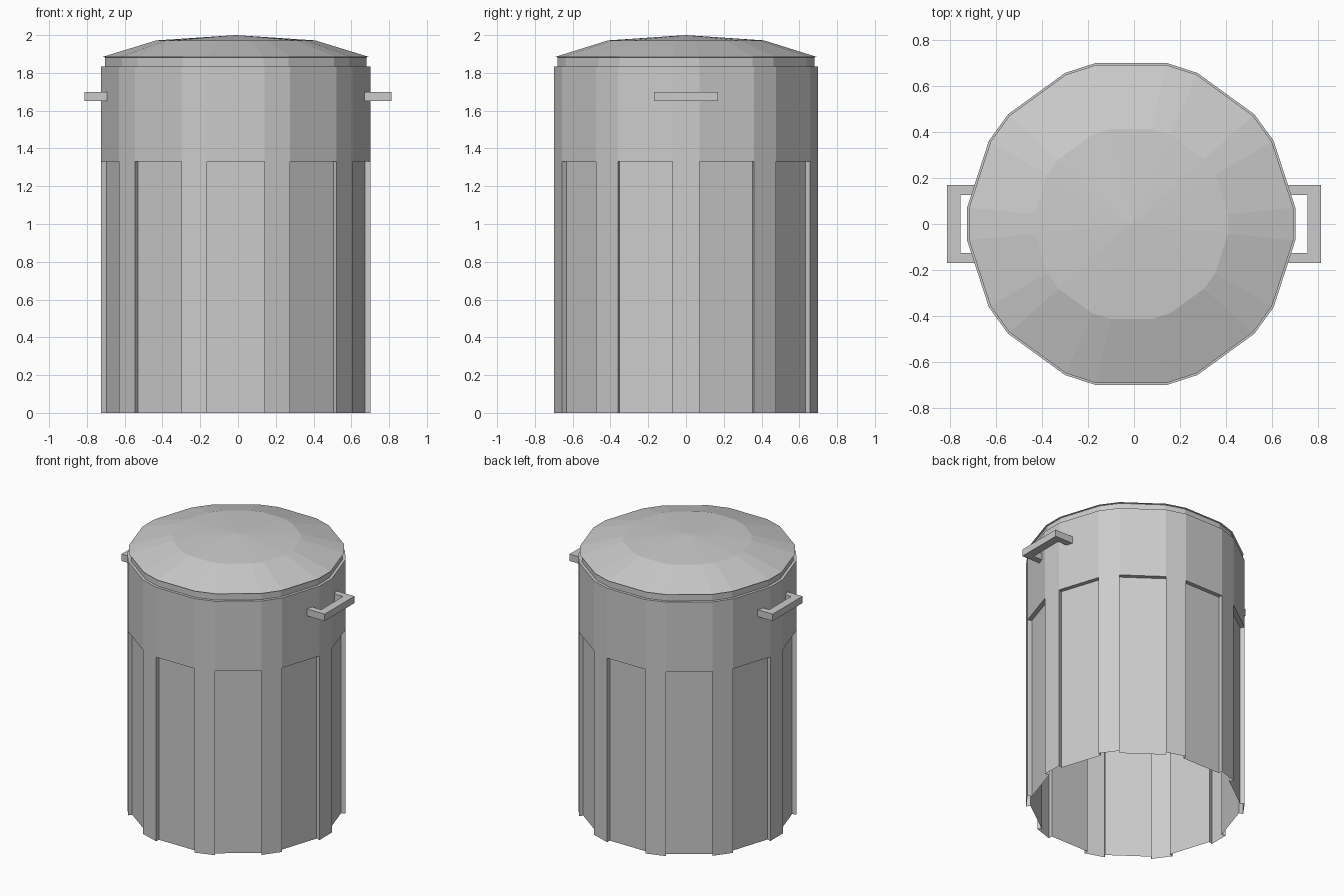
import bpy, bmesh
from math import cos, sin, radians

if "Cube" in bpy.data.objects:
    bpy.data.objects.remove(bpy.data.objects["Cube"])

CX, R, HALF, INSET = -0.012, 0.716, 5.7, 0.03


def finish(bm, name):
    bmesh.ops.remove_doubles(bm, verts=bm.verts, dist=1e-5)
    me = bpy.data.meshes.new(name)
    bm.to_mesh(me)
    bm.free()
    bpy.context.collection.objects.link(bpy.data.objects.new(name, me))


def point(deg, r, z):
    a = radians(deg)
    return (CX + r * cos(a), r * sin(a), z)


def face(bm, pts):
    bm.faces.new([bm.verts.new(p) for p in pts])


# 20-sided outline: narrow ribs alternating with wide panels
angles = [36 * k + s * HALF for k in range(10) for s in (-1, 1)]
sides = [(angles[i], angles[(i + 1) % 20] + (360 if i == 19 else 0)) for i in range(20)]


def lathe(bm, profile):
    for (r0, z0), (r1, z1) in zip(profile, profile[1:]):
        for a, b in sides:
            pts = [point(a, r0, z0), point(b, r0, z0), point(b, r1, z1), point(a, r1, z1)]
            face(bm, pts[:3] if r1 == 0 else pts)


# Open-bottomed shell with recessed wide panels
H, TOP = 1.33, 1.835
bm = bmesh.new()
lathe(bm, [(R, H), (R, TOP), (R * 0.972, TOP)])
for i, (a, b) in enumerate(sides):
    a0, b0, a1, b1 = point(a, R, 0), point(b, R, 0), point(a, R, H), point(b, R, H)
    if i % 2 == 0:
        face(bm, [a0, b0, b1, a1])
        continue
    m = radians((a + b) / 2)
    dx, dy = -INSET * cos(m), -INSET * sin(m)
    c0, d0, c1, d1 = [(p[0] + dx, p[1] + dy, p[2]) for p in (a0, b0, a1, b1)]
    face(bm, [c0, d0, d1, c1])
    face(bm, [a0, c0, c1, a1])
    face(bm, [d0, b0, b1, d1])
    face(bm, [c1, d1, b1, a1])
finish(bm, "bin_body")

# Shallow faceted lid with a recessed neck
bm = bmesh.new()
lathe(bm, [(R * 0.972, TOP), (R * 0.972, 1.882), (R * 0.988, 1.885), (R * 0.59, 1.972), (0, 2.0)])
finish(bm, "lid")

# U-shaped side handles
for name, s, root in (("right_handle", 1, 0.67), ("left_handle", -1, 0.69)):
    out, inn, w, v = 0.812, 0.753, 0.17, 0.125
    outline = [(root, -w), (out, -w), (out, w), (root, w), (root, v), (inn, v), (inn, -v), (root, -v)]
    bm = bmesh.new()
    face(bm, [(s * x, y, 1.65) for x, y in outline])
    ext = bmesh.ops.extrude_face_region(bm, geom=bm.faces[:])
    bmesh.ops.translate(bm, vec=(0, 0, 0.05), verts=[e for e in ext["geom"] if isinstance(e, bmesh.types.BMVert)])
    bmesh.ops.recalc_face_normals(bm, faces=bm.faces)
    finish(bm, name)
